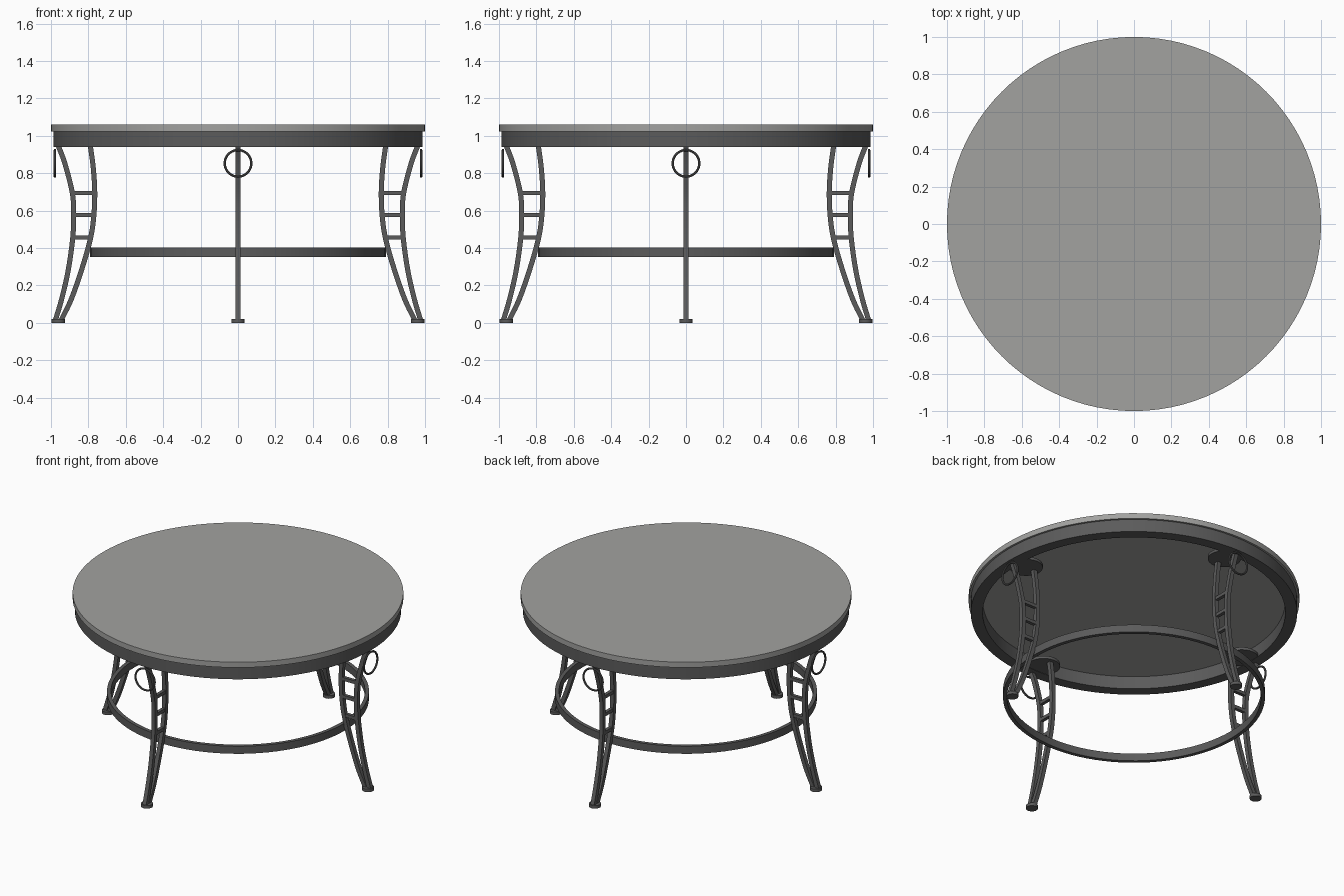
import bpy, bmesh, math
from mathutils import Vector, Matrix

cube = bpy.data.objects.get("Cube")
if cube:
    bpy.data.objects.remove(cube, do_unlink=True)


def material(name, rgb):
    m = bpy.data.materials.new(name)
    m.use_nodes = True
    m.diffuse_color = (*rgb, 1)
    m.node_tree.nodes["Principled BSDF"].inputs["Base Color"].default_value = (*rgb, 1)
    return m


STONE = material("light_grey_top", (0.36, 0.36, 0.35))
IRON = material("dark_iron", (0.105, 0.105, 0.105))


def add(name, bm, mat, angle=30):
    bmesh.ops.recalc_face_normals(bm, faces=bm.faces)
    mesh = bpy.data.meshes.new(name)
    bm.to_mesh(mesh)
    bm.free()
    mesh.materials.append(mat)
    ob = bpy.data.objects.new(name, mesh)
    bpy.context.collection.objects.link(ob)
    bpy.ops.object.select_all(action="DESELECT")
    ob.select_set(True)
    bpy.context.view_layer.objects.active = ob
    bpy.ops.object.shade_smooth_by_angle(angle=math.radians(angle))
    return ob


def disc(name, x, radius, z0, z1, mat, sides):
    bm = bmesh.new()
    bmesh.ops.create_cone(bm, cap_ends=True, segments=sides, radius1=radius, radius2=radius,
                          depth=z1 - z0, matrix=Matrix.Translation((x, 0, (z0 + z1) / 2)))
    return add(name, bm, mat)


def lathe(name, profile, mat, steps=96):
    """Spin a closed (radius, z) outline about the z axis."""
    bm = bmesh.new()
    vs = [bm.verts.new((r, 0, z)) for r, z in profile]
    edges = [bm.edges.new((vs[i - 1], vs[i])) for i in range(len(vs))]
    bmesh.ops.spin(bm, geom=vs + edges, cent=(0, 0, 0), axis=(0, 0, 1),
                   angle=math.tau, steps=steps)
    bmesh.ops.remove_doubles(bm, verts=bm.verts, dist=1e-4)
    return add(name, bm, mat)


def band(name, r_in, r_out, z0, z1):
    return lathe(name, [(r_in, z0), (r_out, z0), (r_out, z1), (r_in, z1)], IRON)


def smooth_path(pts, cuts=5):
    """Rounded path through (x, z) points."""
    p = [Vector((x, 0, z)) for x, z in pts]
    p = [2 * p[0] - p[1]] + p + [2 * p[-1] - p[-2]]
    out = []
    for a, b, c, d in zip(p, p[1:], p[2:], p[3:]):
        for k in range(cuts):
            t = k / cuts
            out.append(0.5 * (2 * b + (c - a) * t + (2 * a - 5 * b + 4 * c - d) * t ** 2
                              + (3 * b - a - 3 * c + d) * t ** 3))
    return out + [p[-2]]


def bar(name, pts, width):
    """Square bar swept along a path in the xz plane."""
    path = smooth_path(pts)
    bm = bmesh.new()
    rows = []
    for i, c in enumerate(path):
        tan = path[min(i + 1, len(path) - 1)] - path[max(i - 1, 0)]
        n = Vector((tan.z, 0, -tan.x)).normalized() * width / 2
        y = Vector((0, width / 2, 0))
        rows.append([bm.verts.new(c + o) for o in (n + y, y - n, -n - y, n - y)])
    for a, b in zip(rows, rows[1:]):
        for j in range(4):
            bm.faces.new((a[j - 1], a[j], b[j], b[j - 1]))
    bm.faces.new(rows[0])
    bm.faces.new(rows[-1])
    return add(name, bm, IRON)


# Table top, apron and lower hoop
disc("table_top", 0, 1.0, 1.024, 1.06, STONE, 96)
band("apron", 0.915, 0.987, 0.94, 1.024)
band("lower_hoop", 0.768, 0.792, 0.352, 0.402)

# One leg on the +x side
leg = [
    bar("leg_outer_bar", [(0.962, 0.95), (0.925, 0.85), (0.885, 0.69), (0.879, 0.57),
                          (0.884, 0.45), (0.908, 0.28), (0.942, 0.13), (0.976, 0.015)], 0.027),
    bar("leg_inner_bar", [(0.79, 0.95), (0.774, 0.83), (0.766, 0.7), (0.771, 0.57),
                          (0.789, 0.45), (0.831, 0.3), (0.89, 0.13), (0.945, 0.015)], 0.027),
    disc("leg_foot", 0.96, 0.036, 0, 0.02, IRON, 24),
    disc("leg_mounting_plate", 0.85, 0.1, 0.942, 0.96, IRON, 32),
]
for z, inner in ((0.695, 0.768), (0.577, 0.772), (0.456, 0.79)):
    leg.append(bar("leg_rung", [(inner, z), (0.88, z)], 0.022))

# Hanging ring in front of the leg top
ring = lathe("leg_ring", [(0.071 + 0.0065 * math.cos(a * math.tau / 8),
                           0.0065 * math.sin(a * math.tau / 8)) for a in range(8)], IRON, 40)
ring.data.transform(Matrix.Translation((0.979, 0, 0.853)) @ Matrix.Rotation(math.pi / 2, 4, "Y"))
leg.append(ring)

# Repeat the leg around the table
for part in leg:
    for k in range(1, 4):
        twin = part.copy()
        twin.rotation_euler.z = k * math.pi / 2
        bpy.context.collection.objects.link(twin)
